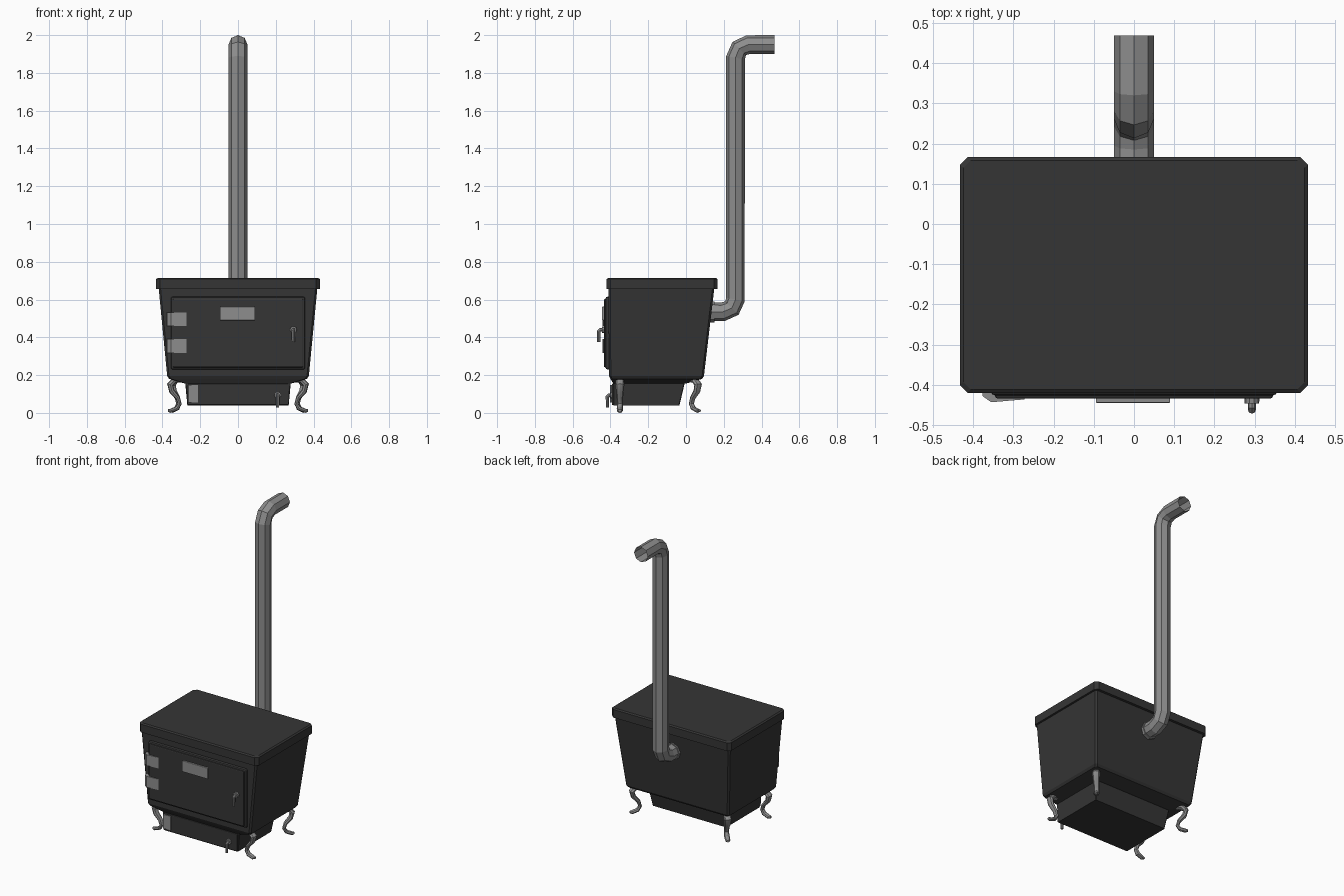
import bpy
import bmesh
from math import cos, sin, pi
from mathutils import Vector

cube = bpy.data.objects.get("Cube")
if cube:
    bpy.data.objects.remove(cube)


def material(name, value):
    m = bpy.data.materials.new(name)
    m.use_nodes = True
    m.diffuse_color = (value, value, value, 1)
    m.node_tree.nodes["Principled BSDF"].inputs["Base Color"].default_value = (value, value, value, 1)
    return m


IRON = material("black cast iron", 0.036)
STEEL = material("grey steel", 0.27)


def loft(name, rings, mat, caps=True):
    """Skin a list of equal-length point rings."""
    bm = bmesh.new()
    loops = [[bm.verts.new(p) for p in ring] for ring in rings]
    n = len(loops[0])
    for a, b in zip(loops, loops[1:]):
        for i in range(n):
            j = (i + 1) % n
            bm.faces.new((a[i], a[j], b[j], b[i]))
    if caps:
        bm.faces.new(loops[0][::-1])
        bm.faces.new(loops[-1])
    bmesh.ops.recalc_face_normals(bm, faces=bm.faces)
    mesh = bpy.data.meshes.new(name)
    bm.to_mesh(mesh)
    bm.free()
    mesh.materials.append(mat)
    obj = bpy.data.objects.new(name, mesh)
    bpy.context.collection.objects.link(obj)
    return obj


def rect(hx, y0, y1, z, c):
    """Horizontal rectangle with cut corners, symmetric in x."""
    return [(hx - c, y0, z), (hx, y0 + c, z), (hx, y1 - c, z), (hx - c, y1, z),
            (c - hx, y1, z), (-hx, y1 - c, z), (-hx, y0 + c, z), (c - hx, y0, z)]


def box(name, x, y, z, mat, bevel=0):
    ring = lambda h: [(x[0], y[0], h), (x[1], y[0], h), (x[1], y[1], h), (x[0], y[1], h)]
    obj = loft(name, [ring(z[0]), ring(z[1])], mat)
    if bevel:
        mod = obj.modifiers.new("bevel", "BEVEL")
        mod.width = bevel
        mod.segments = 2
    return obj


def tube(name, path, radii, mat, sides=8, caps=True, width=1):
    """Sweep a round section along a path lying in one vertical plane."""
    pts = [Vector(p) for p in path]
    run = pts[-1] - pts[0]
    best = max(pts, key=lambda p: Vector((p.x - pts[0].x, p.y - pts[0].y)).length) - pts[0]
    side = Vector((best.y, -best.x, 0)).normalized()
    rings = []
    for i, p in enumerate(pts):
        d_in = (p - pts[max(i - 1, 0)]).normalized()
        d_out = (pts[min(i + 1, len(pts) - 1)] - p).normalized()
        t = (d_in + d_out).normalized()
        up = t.cross(side).normalized()
        r = radii[i]
        rings.append([p + side * (r * width * cos(2 * pi * k / sides)) + up * (r * sin(2 * pi * k / sides))
                      for k in range(sides)])
    return loft(name, rings, mat, caps)


# Firebox: funnel base, tapered walls, overhanging lid
loft("firebox", [rect(0.28, -0.385, 0.0, 0.155, 0.008),
                 rect(0.365, -0.40, 0.085, 0.18, 0.01),
                 rect(0.375, -0.408, 0.095, 0.195, 0.01),
                 rect(0.42, -0.41, 0.15, 0.66, 0.01)], IRON)
loft("lid", [rect(0.433, -0.42, 0.167, 0.655, 0.02),
             rect(0.433, -0.42, 0.167, 0.708, 0.02),
             rect(0.424, -0.411, 0.158, 0.715, 0.018)], IRON)

# Ash box under the firebox
loft("ash_box", [rect(0.268, -0.385, -0.035, 0.038, 0.004),
                 rect(0.28, -0.385, -0.005, 0.165, 0.004)], IRON)
box("ash_door", (-0.268, 0.268), (-0.392, -0.38), (0.042, 0.155), IRON, 0.004)

# Door with raised panel and window plate
box("door_frame", (-0.356, 0.356), (-0.426, -0.40), (0.23, 0.615), IRON, 0.01)
box("door_panel", (-0.345, 0.345), (-0.434, -0.42), (0.241, 0.604), IRON, 0.006)
box("window_plate", (-0.095, 0.09), (-0.445, -0.43), (0.49, 0.562), STEEL, 0.003)


# Hinges
def hinge(name, outline, z0, z1):
    loft(name, [[(x, y, z) for x, y in outline] for z in (z0, z1)], STEEL)


DOOR_HINGE = [(-0.378, -0.408), (-0.376, -0.428), (-0.355, -0.443), (-0.272, -0.436), (-0.272, -0.408)]
hinge("upper_hinge", DOOR_HINGE, 0.46, 0.532)
hinge("lower_hinge", DOOR_HINGE, 0.318, 0.39)
hinge("ash_hinge", [(-0.268, -0.385), (-0.262, -0.402), (-0.212, -0.395), (-0.212, -0.385)], 0.055, 0.147)


# Handles: round boss and a bent lever
def handle(name, x, y, z):
    tube(name + "_boss", [(x, y + 0.015, z), (x, y - 0.012, z)], [0.02, 0.018], STEEL, 10)
    tube(name + "_lever", [(x, y, z), (x, y - 0.02, z), (x, y - 0.028, z - 0.008), (x, y - 0.028, z - 0.065)],
         [0.01, 0.01, 0.01, 0.008], STEEL)


handle("door_handle", 0.293, -0.434, 0.44)
handle("ash_handle", 0.21, -0.388, 0.094)

# Flue pipe with two elbows, open at the far end
FLUE = [(0, 0.13, 0.535), (0, 0.195, 0.535), (0, 0.243, 0.555), (0, 0.262, 0.6),
        (0, 0.262, 1.88), (0, 0.282, 1.929), (0, 0.33, 1.95), (0, 0.468, 1.95)]
tube("flue_pipe", FLUE, [0.05] * len(FLUE), STEEL, 8, caps=False)
tube("flue_collar", [(0, 0.125, 0.535), (0, 0.15, 0.535)], [0.056, 0.056], STEEL, 8)

# Curved legs: outward distance, height, radius
LEG = [(-0.03, 0.178, 0.014), (0.012, 0.172, 0.016), (0.034, 0.15, 0.017), (0.025, 0.115, 0.015),
       (-0.006, 0.08, 0.012), (-0.016, 0.048, 0.011), (-0.002, 0.024, 0.012), (0.032, 0.011, 0.011),
       (0.046, 0.012, 0.007)]


def leg(name, origin, direction):
    d = Vector(direction).normalized()
    path = [(origin[0] + d.x * u, origin[1] + d.y * u, z) for u, z, r in LEG]
    obj = tube(name, path, [r for u, z, r in LEG], STEEL, 8, width=1.4)
    bpy.ops.object.select_all(action="DESELECT")
    obj.select_set(True)
    bpy.context.view_layer.objects.active = obj
    bpy.ops.object.shade_smooth_by_angle()


for s, label in ((1, "left"), (-1, "right")):
    leg("front_leg_" + label, (s * 0.325, -0.35), (s, 0))
    leg("back_leg_" + label, (s * 0.325, 0.04), (s, 1))
